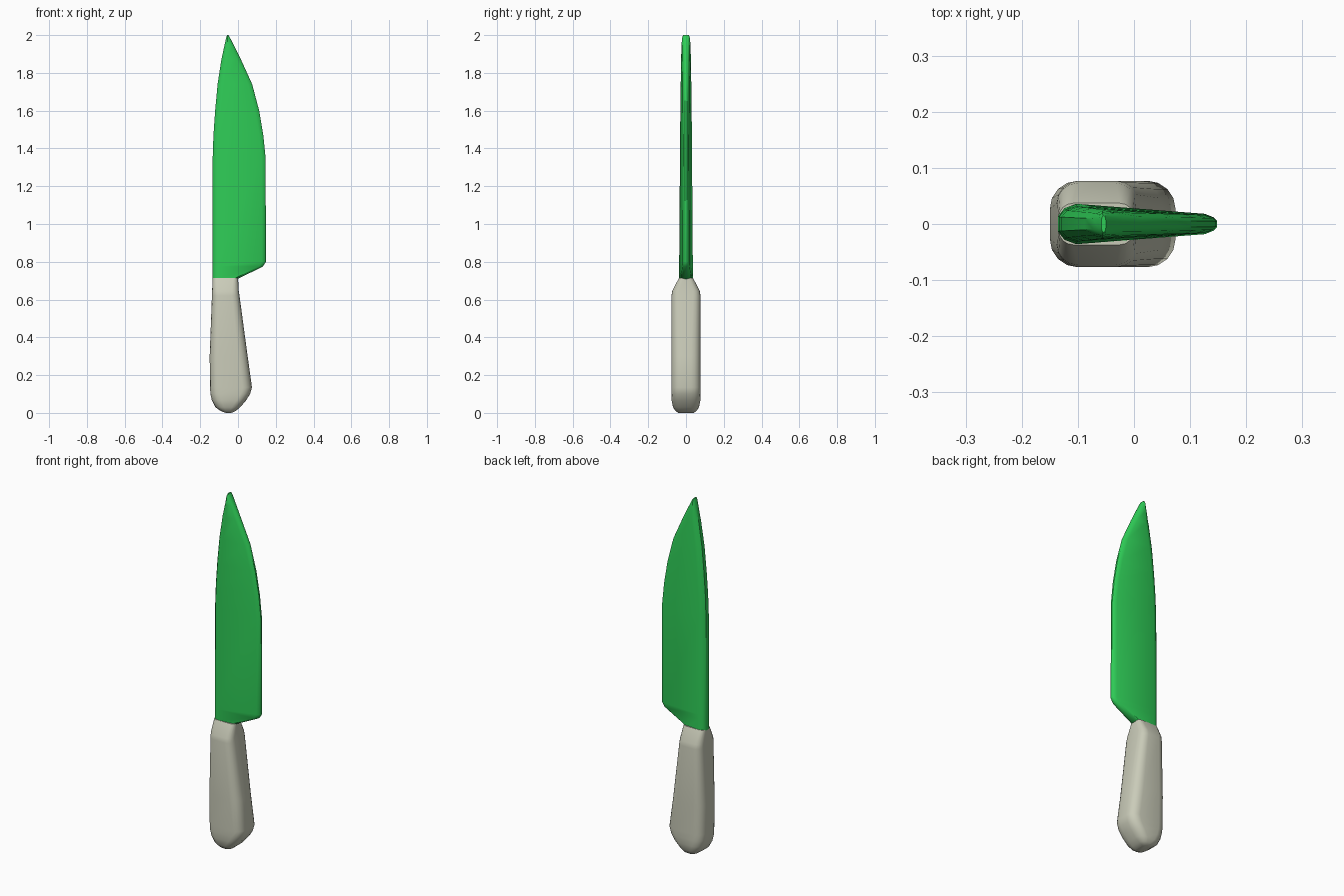
import bpy, bmesh, math

cube = bpy.data.objects.get("Cube")
if cube:
    bpy.data.objects.remove(cube, do_unlink=True)


def make_material(name, color):
    mat = bpy.data.materials.new(name)
    mat.use_nodes = True
    mat.diffuse_color = (*color, 1)
    bsdf = mat.node_tree.nodes["Principled BSDF"]
    bsdf.inputs["Base Color"].default_value = (*color, 1)
    bsdf.inputs["Roughness"].default_value = 0.6
    return mat


def loft(name, rings, mat, angle):
    """Skin a stack of equal-length closed rings and cap both ends."""
    bm = bmesh.new()
    loops = [[bm.verts.new(p) for p in ring] for ring in rings]
    n = len(loops[0])
    for a, b in zip(loops, loops[1:]):
        for i in range(n):
            j = (i + 1) % n
            bm.faces.new((a[i], a[j], b[j], b[i]))
    bm.faces.new(loops[0][::-1])
    bm.faces.new(loops[-1])
    bmesh.ops.recalc_face_normals(bm, faces=bm.faces)
    mesh = bpy.data.meshes.new(name)
    bm.to_mesh(mesh)
    bm.free()
    mesh.materials.append(mat)
    obj = bpy.data.objects.new(name, mesh)
    bpy.context.collection.objects.link(obj)
    bpy.ops.object.select_all(action='DESELECT')
    obj.select_set(True)
    bpy.context.view_layer.objects.active = obj
    bpy.ops.object.shade_smooth_by_angle(angle=math.radians(angle))
    return obj


def blade_ring(z, spine, edge, half):
    """Teardrop section: thick rounded spine tapering to a thin edge."""
    s = min(1, (edge - spine) / 0.1)
    thin = half * (1 - 0.5 * (edge + 0.1) / 0.25)
    side = [(spine, 0.4 * half), (spine + 0.011 * s, 0.78 * half),
            (spine + 0.032 * s, half), (edge - 0.022 * s, thin),
            (edge - 0.006 * s, 0.65 * thin), (edge, 0.3 * thin)]
    return ([(x, -y, z) for x, y in side]
            + [(x, y, z) for x, y in reversed(side)])


def handle_ring(z, x0, x1, half, radius):
    """Rounded rectangle section."""
    r = min(radius, half * 0.8, (x1 - x0) * 0.45)
    corners = [(x1 - r, half - r, 0), (x0 + r, half - r, 90),
               (x0 + r, r - half, 180), (x1 - r, r - half, 270)]
    ring = []
    for cx, cy, start in corners:
        for k in range(5):
            a = math.radians(start + k * 22.5)
            ring.append((cx + r * math.cos(a), cy + r * math.sin(a), z))
    return ring


green = make_material("blade green", (0.028, 0.61, 0.095))
grey = make_material("handle warm grey", (0.59, 0.60, 0.485))

# Blade: height, spine x, edge x, half thickness
blade_stations = [
    (0.71, -0.135, 0.000, 0.036), (0.775, -0.135, 0.132, 0.036),
    (0.80, -0.135, 0.148, 0.036), (1.35, -0.134, 0.146, 0.032),
    (1.47, -0.130, 0.134, 0.031), (1.60, -0.121, 0.112, 0.030),
    (1.74, -0.108, 0.075, 0.028), (1.87, -0.088, 0.016, 0.026),
    (1.94, -0.073, -0.018, 0.024), (1.985, -0.063, -0.042, 0.021),
    (2.00, -0.058, -0.050, 0.015),
]
loft("blade", [blade_ring(*s) for s in blade_stations], green, 40)

# Handle: height, back x, front x, half thickness, corner radius
handle_stations = [
    (0.000, -0.065, -0.035, 0.040, 0.02), (0.010, -0.092, -0.012, 0.056, 0.03),
    (0.030, -0.120, 0.012, 0.069, 0.045), (0.065, -0.138, 0.042, 0.076, 0.05),
    (0.100, -0.146, 0.064, 0.077, 0.05), (0.135, -0.148, 0.074, 0.077, 0.05),
    (0.300, -0.150, 0.051, 0.077, 0.05), (0.620, -0.138, 0.008, 0.077, 0.04),
    (0.645, -0.137, 0.004, 0.073, 0.036), (0.715, -0.134, 0.000, 0.037, 0.025),
]
loft("handle", [handle_ring(*s) for s in handle_stations], grey, 50)
